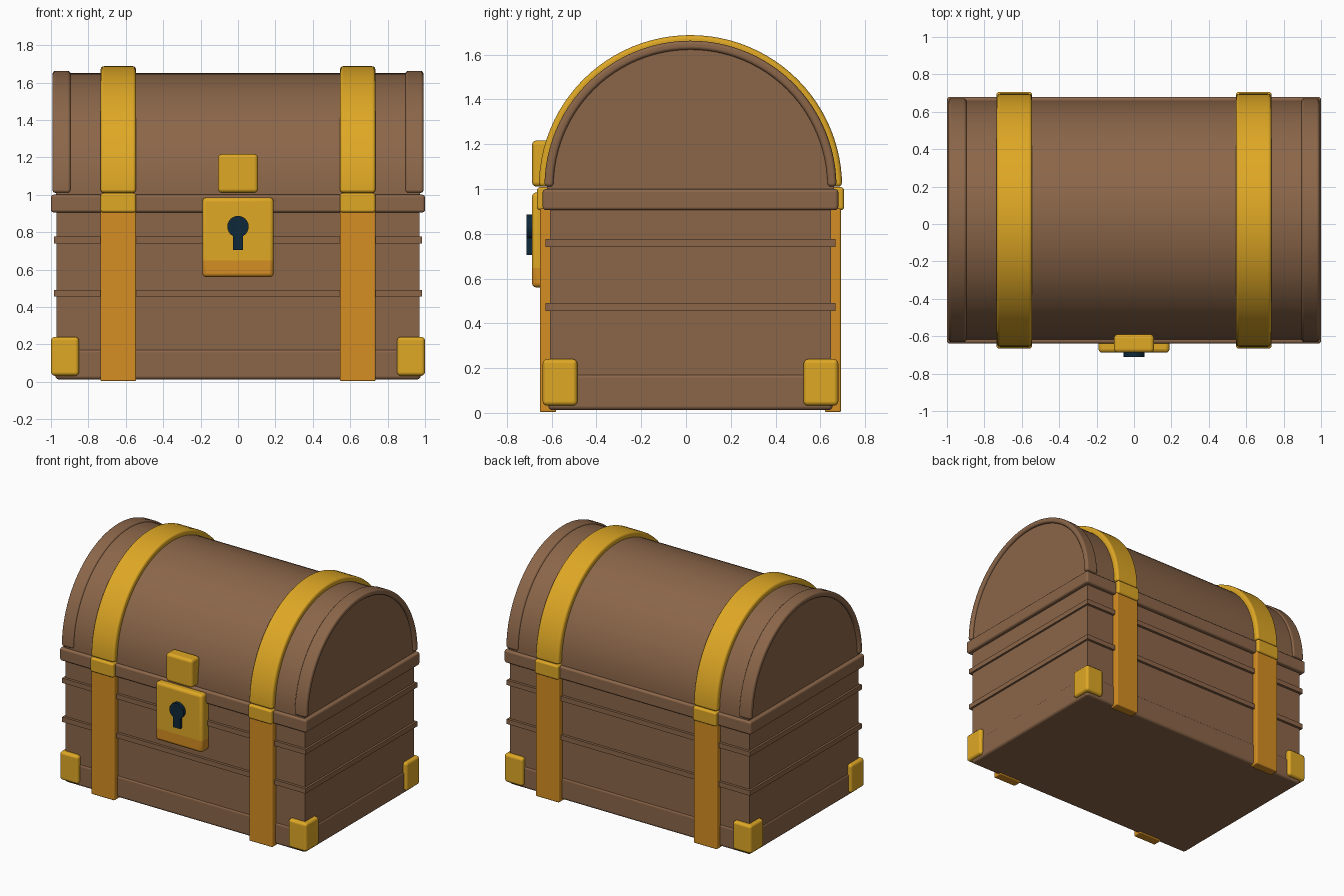
import bpy, bmesh, math

if "Cube" in bpy.data.objects:
    bpy.data.objects.remove(bpy.data.objects["Cube"])

CY = 0.02      # depth centre of the chest
ARC_Z = 1.01   # height of the lid arch centre


def material(name, rgb):
    m = bpy.data.materials.new(name)
    lin = [((c / 255 + 0.055) / 1.055) ** 2.4 for c in rgb]
    m.diffuse_color = (*lin, 1)
    m.use_nodes = True
    m.node_tree.nodes["Principled BSDF"].inputs["Base Color"].default_value = m.diffuse_color
    return m


WOOD = material("brown wood", (139, 102, 73))
GOLD = material("gold", (223, 168, 37))
ORANGE = material("orange brass", (213, 142, 35))
NAVY = material("dark navy", (14, 40, 58))


def finish(name, bm, mats, bevel=0.0, segments=3):
    bmesh.ops.recalc_face_normals(bm, faces=bm.faces)
    me = bpy.data.meshes.new(name)
    bm.to_mesh(me)
    bm.free()
    ob = bpy.data.objects.new(name, me)
    bpy.context.collection.objects.link(ob)
    for m in mats:
        me.materials.append(m)
    bpy.ops.object.select_all(action='DESELECT')
    ob.select_set(True)
    bpy.context.view_layer.objects.active = ob
    bpy.ops.object.shade_smooth_by_angle(angle=math.radians(35))
    if bevel:
        mod = ob.modifiers.new("rounded edges", 'BEVEL')
        mod.width = bevel
        mod.segments = segments
        mod.limit_method = 'ANGLE'
        mod.angle_limit = math.radians(35)
        mod.harden_normals = True
    return ob


def box(name, x, y, z, mat, bevel=0.0):
    bm = bmesh.new()
    bmesh.ops.create_cube(bm, size=1)
    for v in bm.verts:
        v.co = [lo + (hi - lo) * (c + 0.5) for c, (lo, hi) in zip(v.co, (x, y, z))]
    return finish(name, bm, [mat], bevel)


def extrude(name, points, offset, mat, bevel=0.0):
    """Extrude a closed outline of 3D points along an offset vector."""
    bm = bmesh.new()
    face = bm.faces.new([bm.verts.new(p) for p in points])
    res = bmesh.ops.extrude_face_region(bm, geom=[face], use_keep_orig=True)
    bmesh.ops.translate(bm, vec=offset,
                        verts=[g for g in res["geom"] if isinstance(g, bmesh.types.BMVert)])
    return finish(name, bm, [mat], bevel)


def arc(x, r, steps=48):
    return [(x, CY + r * math.cos(math.pi * i / steps),
             ARC_Z + r * math.sin(math.pi * i / steps)) for i in range(steps + 1)]


def arch(name, x0, x1, r_out, r_in, mat, bevel):
    """Half ring swept over the lid."""
    bm = bmesh.new()
    rows = [[bm.verts.new(p) for p in arc(x, r)]
            for x, r in ((x0, r_in), (x0, r_out), (x1, r_out), (x1, r_in))]
    for k in range(4):
        a, b = rows[k], rows[(k + 1) % 4]
        for i in range(len(a) - 1):
            bm.faces.new((a[i], a[i + 1], b[i + 1], b[i]))
    for end in (0, -1):
        bm.faces.new([r[end] for r in rows])
    return finish(name, bm, [mat], bevel)


# Wooden box
box("chest_body", (-0.97, 0.97), (CY - 0.628, CY + 0.628), (0.03, 0.95), WOOD)
box("base_board", (-0.977, 0.977), (CY - 0.635, CY + 0.635), (0.012, 0.175), WOOD, 0.02)
for i, z in enumerate((0.455, 0.74)):
    box(f"slat_{i}", (-0.985, 0.985), (CY - 0.647, CY + 0.647), (z, z + 0.036), WOOD)
box("lid_lip", (-1.0, 1.0), (CY - 0.66, CY + 0.66), (0.905, 1.0), WOOD, 0.015)

# Domed lid, closed down into the lip
extrude("lid_dome", [(-0.972, CY - 0.64, 0.98)] + arc(-0.972, 0.64)[::-1]
        + [(-0.972, CY + 0.64, 0.98)], (1.944, 0, 0), WOOD)

for s, side in ((-1, "left"), (1, "right")):
    # Rounded rims at the lid ends
    arch(f"lid_rim_{side}", s * 0.895, s * 0.992, 0.652, 0.612, WOOD, 0.016)
    # Metal straps
    x0, x1 = s * 0.64 - 0.095, s * 0.64 + 0.095
    arch(f"lid_band_{side}", x0, x1, 0.677, 0.62, GOLD, 0.018)
    for t, end in ((-1, "front"), (1, "back")):
        def span(a, b):
            return tuple(sorted((CY + t * a, CY + t * b)))
        box(f"strap_{end}_{side}", (x0, x1), span(0.60, 0.672), (0.003, 0.915), ORANGE, 0.008)
        box(f"strap_clip_{end}_{side}", (x0, x1), span(0.60, 0.686), (0.905, 1.008), GOLD, 0.014)
        # Corner guards
        box(f"corner_guard_{end}_{side}", tuple(sorted((s * 0.85, s * 1.0))),
            span(0.505, 0.66), (0.032, 0.24), GOLD, 0.02)

# Lock plate with a darker lower edge
plate = box("lock_plate", (-0.19, 0.19), (-0.688, -0.60), (0.56, 0.985), GOLD)
bm = bmesh.new()
bm.from_mesh(plate.data)
bmesh.ops.bevel(bm, geom=bm.edges[:], offset=0.02, segments=3, profile=0.5, affect='EDGES')
bmesh.ops.bisect_plane(bm, geom=bm.verts[:] + bm.edges[:] + bm.faces[:],
                       plane_co=(0, 0, 0.648), plane_no=(0, 0, 1))
for f in bm.faces:
    f.material_index = int(f.calc_center_median().z < 0.648)
bm.to_mesh(plate.data)
bm.free()
plate.data.materials.append(ORANGE)

# Clasp above the lock
box("lock_clasp", (-0.108, 0.108), (-0.688, -0.59), (1.01, 1.217), GOLD, 0.022)

# Keyhole: round top with a straight slot
a0 = math.asin(0.028 / 0.057)
hole = [(0.057 * math.sin(a0 + (2 * math.pi - 2 * a0) * i / 28), -0.685,
         0.83 - 0.057 * math.cos(a0 + (2 * math.pi - 2 * a0) * i / 28)) for i in range(29)]
extrude("keyhole", hole + [(-0.028, -0.685, 0.705), (0.028, -0.685, 0.705)],
        (0, -0.027, 0), NAVY)
